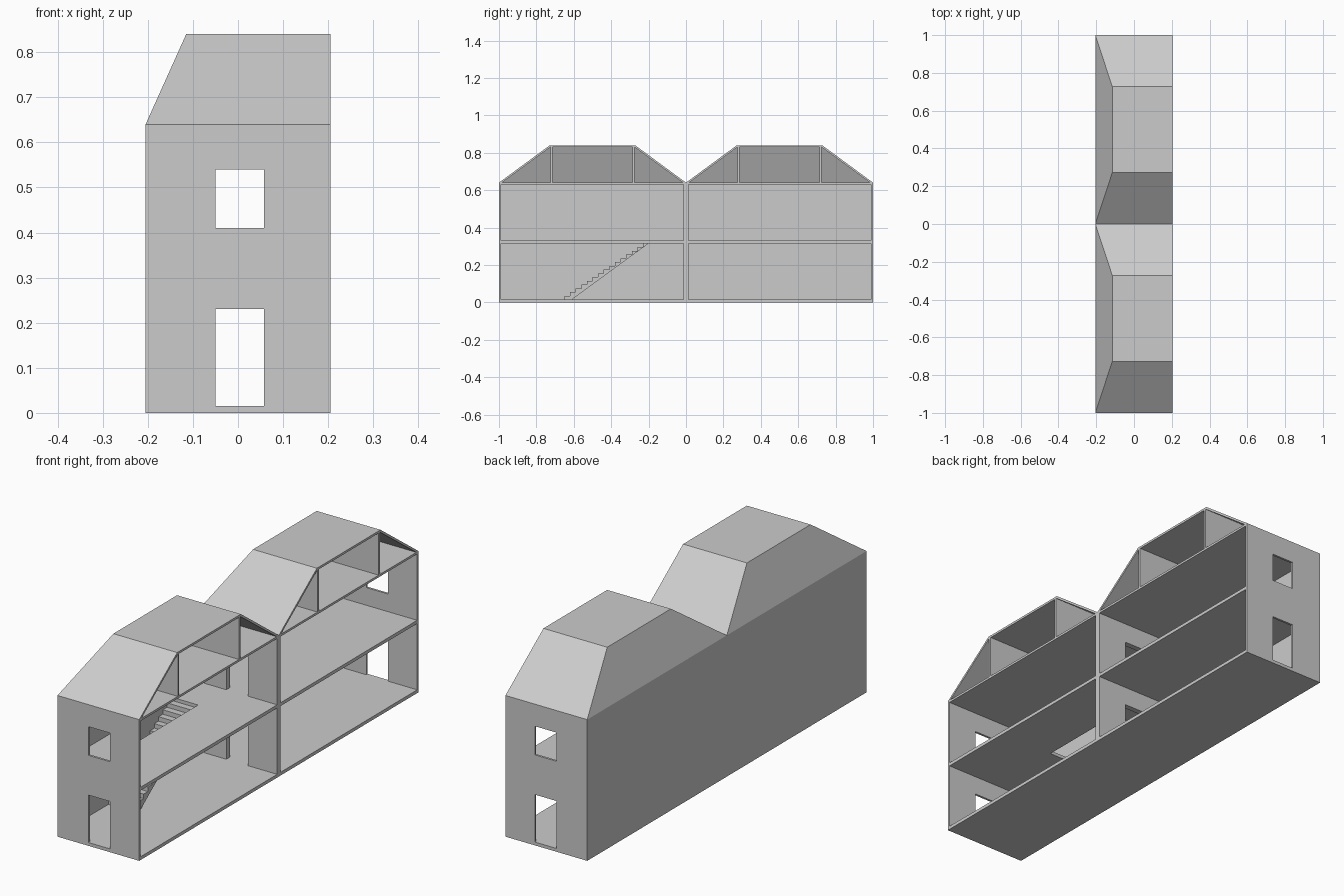
import bpy, bmesh
from mathutils import Vector

if "Cube" in bpy.data.objects:
    bpy.data.objects.remove(bpy.data.objects["Cube"])

X, T, EAVE, RIDGE = 0.205, 0.01, 0.64, 0.84
CEN = 0.0125          # half thickness of the party wall
DOOR_X = (-0.05, 0.058)


def finish(name, bm):
    bmesh.ops.recalc_face_normals(bm, faces=bm.faces)
    me = bpy.data.meshes.new(name)
    bm.to_mesh(me)
    bm.free()
    ob = bpy.data.objects.new(name, me)
    bpy.context.collection.objects.link(ob)
    return ob


def prism(name, pts, offset):
    """Closed outline swept along an offset."""
    bm = bmesh.new()
    f = bm.faces.new([bm.verts.new(p) for p in pts])
    ext = bmesh.ops.extrude_face_region(bm, geom=[f])["geom"]
    vs = [g for g in ext if isinstance(g, bmesh.types.BMVert)]
    bmesh.ops.translate(bm, verts=vs, vec=Vector(offset))
    return finish(name, bm)


def panel(name, us, vs, holes, place, offset):
    """Slab made of a grid of cells, leaving out the cells in holes."""
    bm = bmesh.new()
    for i in range(len(us) - 1):
        for j in range(len(vs) - 1):
            if (i, j) not in holes:
                corners = [(us[i], vs[j]), (us[i + 1], vs[j]),
                           (us[i + 1], vs[j + 1]), (us[i], vs[j + 1])]
                bm.faces.new([bm.verts.new(place(*c)) for c in corners])
    bmesh.ops.remove_doubles(bm, verts=bm.verts, dist=1e-5)
    ext = bmesh.ops.extrude_face_region(bm, geom=bm.faces[:])["geom"]
    bmesh.ops.translate(bm, vec=Vector(offset),
                        verts=[g for g in ext if isinstance(g, bmesh.types.BMVert)])
    return finish(name, bm)


def cross_wall(name, y, thick, upper):
    panel(name, (-X, *DOOR_X, X), (0, 0.015, 0.23, *upper, EAVE), {(1, 1), (1, 3)},
          lambda u, v: (u, y, v), (0, thick, 0))


def floor(name, y0, y1, z, thick, well=False):
    us = (-X + T, -0.06, X)
    vs = (y0, -0.63, -0.2, y1) if well else (y0, y1)
    panel(name, us, vs, {(0, 1)} if well else set(),
          lambda u, v: (u, v, z), (0, 0, thick))


def roof(name, yc):
    """Hipped roof shell, open on the right side."""
    bm = bmesh.new()

    def ring(hy, bx, z):
        return [bm.verts.new((x, yc + y, z))
                for x, y in ((X, -hy), (bx, -hy), (bx, hy), (X, hy))]
    ob_, ot = ring(0.5, -X, EAVE), ring(0.228, -0.115, RIDGE)
    ib, it = ring(0.484, -X + 0.011, EAVE), ring(0.225, -0.1085, RIDGE - T)
    for lo, hi in ((ob_, ot), (ib, it), (ob_, ib)):
        for i in range(3):
            bm.faces.new((lo[i], lo[i + 1], hi[i + 1], hi[i]))
    bm.faces.new(ot)
    bm.faces.new(it)
    for a, b in (((ob_[0], ib[0]), (it[0], ot[0])),
                 ((ot[0], it[0]), (it[3], ot[3])),
                 ((ot[3], it[3]), (ib[3], ob_[3]))):
        bm.faces.new((*a, *b))
    finish(name, bm)


# Outer shell and party wall
cross_wall("front_wall", -1, T, (0.41, 0.54))
cross_wall("back_end_wall", 1, -T, (0.41, 0.54))
cross_wall("party_wall", -CEN, 2 * CEN, (0.33, 0.54))
panel("long_wall", (-1 + T, 1 - T), (0, EAVE), set(),
      lambda u, v: (-X, u, v), (T, 0, 0))

# Floors, roofs and attic partitions for both halves
for side, y0, y1, yc in (("front", -1 + T, -CEN, -0.5), ("back", CEN, 1 - T, 0.5)):
    floor(side + "_ground_floor", y0, y1, 0, 0.015)
    floor(side + "_upper_floor", y0, y1, 0.315, 0.015, well=side == "front")
    floor(side + "_attic_floor", y0, y1, EAVE - T, T)
    roof(side + "_roof", yc)
    for k, s in (("a", -1), ("b", 1)):
        y = yc + s * 0.214
        prism(f"{side}_attic_partition_{k}",
              [(X, y, EAVE), (-X + 0.011, y, EAVE),
               (-0.1085, y, RIDGE - T), (X, y, RIDGE - T)], (0, s * T, 0))

# Staircase with a sloping underside
n, ys, zs = 15, -0.65, 0.015
outline = [(ys, zs)]
for i in range(n):
    z = zs + (i + 1) * 0.02
    outline += [(ys + i * 0.03, z), (ys + (i + 1) * 0.03, z)]
outline.append((-0.61, zs))
prism("staircase", [(-X + T, y, z) for y, z in outline], (X - T - 0.06, 0, 0))
